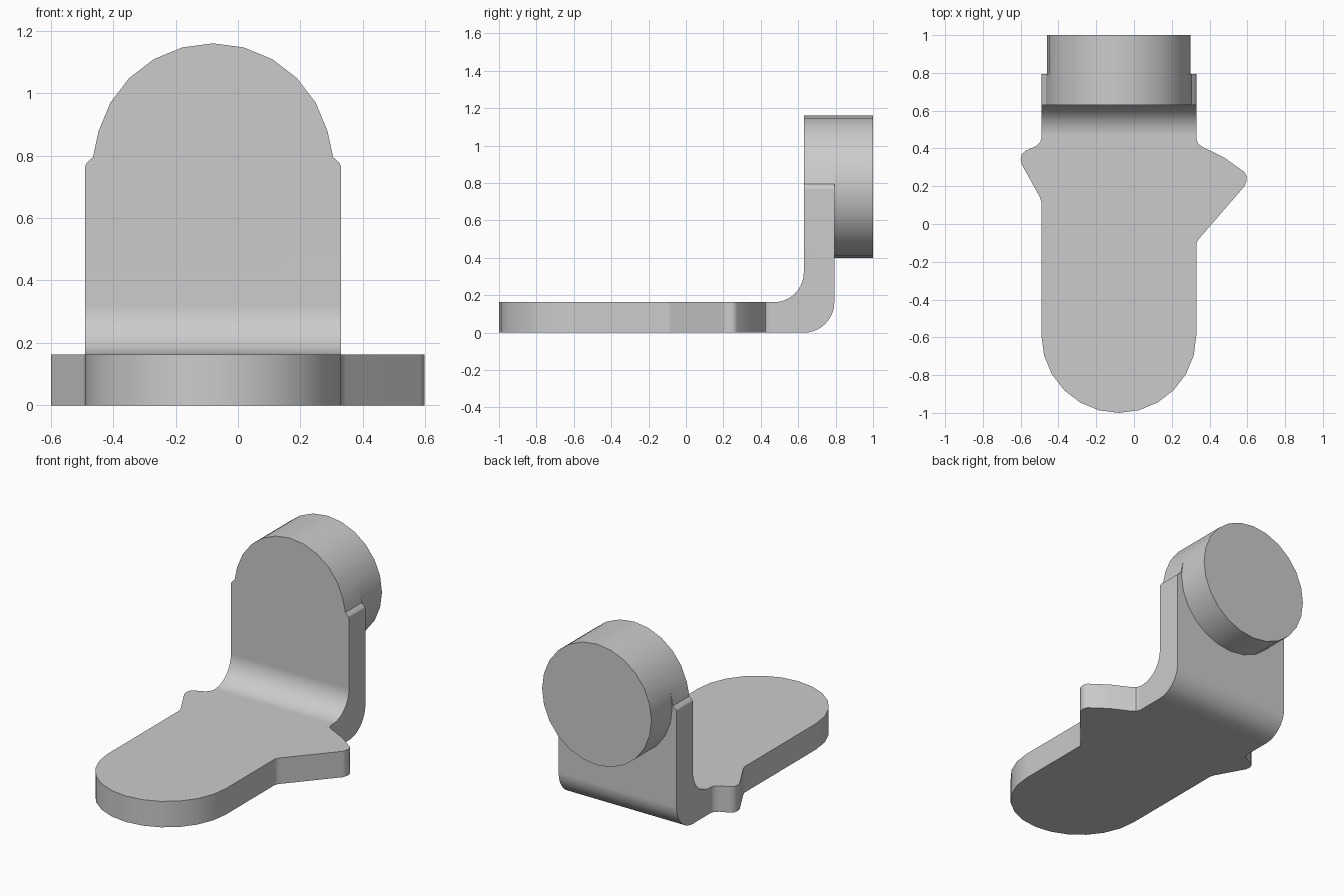
import bpy, bmesh
from math import sin, cos, pi, radians
from mathutils import Vector

if "Cube" in bpy.data.objects:
    bpy.data.objects.remove(bpy.data.objects["Cube"], do_unlink=True)

grey = bpy.data.materials.new("plain_grey")
grey.use_nodes = True
colour = (0.6, 0.6, 0.6, 1)
grey.diffuse_color = colour
grey.node_tree.nodes["Principled BSDF"].inputs["Base Color"].default_value = colour

CX, HALF, BOSS = -0.08, 0.41, 0.38      # centre line, plate half width, boss radius
THICK, BOSS_Z = 0.163, 0.78


def arc(cx, cy, r, start, end, steps):
    """Points along an arc, angles in degrees."""
    angles = [radians(start + (end - start) * i / steps) for i in range(steps + 1)]
    return [(cx + r * cos(a), cy + r * sin(a)) for a in angles]


def prism(name, outline, place, depth):
    """Extrude a 2D outline, placed in space by a function, along a vector."""
    bm = bmesh.new()
    face = bm.faces.new([bm.verts.new(place(u, v)) for u, v in outline])
    new = bmesh.ops.extrude_face_region(bm, geom=[face])["geom"]
    bmesh.ops.translate(bm, vec=Vector(depth),
                        verts=[g for g in new if isinstance(g, bmesh.types.BMVert)])
    bmesh.ops.recalc_face_normals(bm, faces=bm.faces)
    mesh = bpy.data.meshes.new(name)
    bm.to_mesh(mesh)
    bm.free()
    mesh.materials.append(grey)
    obj = bpy.data.objects.new(name, mesh)
    bpy.context.collection.objects.link(obj)
    return obj


def combine(target, tool, operation):
    """Apply a boolean and discard the helper solid."""
    mod = target.modifiers.new("combine", 'BOOLEAN')
    mod.operation, mod.object, mod.solver = operation, tool, 'EXACT'
    bpy.context.view_layer.objects.active = target
    bpy.ops.object.modifier_apply(modifier=mod.name)
    bpy.data.objects.remove(tool, do_unlink=True)


# Bent strip: side profile of foot, bend and upright
side = ([(-1.2, 0)] + arc(0.63, 0.163, 0.163, -90, 0, 10)
        + [(0.793, 1.3), (0.63, 1.3)] + arc(0.47, 0.323, 0.16, 0, -90, 10)
        + [(-1.2, THICK)])
bracket = prism("bent_bracket", side, lambda y, z: (-0.8, y, z), (1.6, 0, 0))

# Plan outline: rounded toe and two unequal side lugs
right_lug = [(0.33, -0.11), (0.334, -0.094), (0.345, -0.077), (0.585, 0.2),
             (0.595, 0.225), (0.597, 0.25), (0.587, 0.273), (0.48, 0.35),
             (0.365, 0.407), (0.34, 0.425), (0.33, 0.455)]
left_lug = [(-0.49, 0.455), (-0.497, 0.432), (-0.52, 0.412), (-0.575, 0.387),
            (-0.594, 0.37), (-0.6, 0.345), (-0.594, 0.315), (-0.497, 0.14),
            (-0.49, 0.115)]
plan = (arc(CX, -0.59, HALF, 180, 360, 12) + right_lug
        + [(CX + HALF, 1), (CX - HALF, 1)] + left_lug)
combine(bracket, prism("plan", plan, lambda x, y: (x, y, -0.2), (0, 0, 2)), 'INTERSECT')

# Front outline: small shoulders, then the round top
shoulder = [(0.41, 0.765), (0.404, 0.778), (0.385, 0.795)]
front = ([(0.8, -0.2), (0.8, 0.5), (HALF, 0.5)] + shoulder
         + arc(0, BOSS_Z, BOSS, 15, 165, 10)
         + [(-x, z) for x, z in reversed(shoulder)]
         + [(-HALF, 0.5), (-0.8, 0.5), (-0.8, -0.2)])
# Below the shoulders the cut stays clear of the sides
front = [(x * 1.02 if abs(x) == HALF and z == 0.5 else x, z) for x, z in front]
combine(bracket, prism("front", front, lambda x, z: (CX + x, -1.5, z), (0, 3, 0)), 'INTERSECT')

# Round boss on the back of the upright
boss = prism("boss", arc(0, BOSS_Z, BOSS, 0, 345, 23),
             lambda x, z: (CX + x, 0.7, z), (0, 0.3, 0))
combine(bracket, boss, 'UNION')

# Tidy, then smooth the rounds and keep the corners sharp
bm = bmesh.new()
bm.from_mesh(bracket.data)
bmesh.ops.remove_doubles(bm, verts=bm.verts, dist=0.0005)
bmesh.ops.dissolve_limit(bm, angle_limit=radians(0.5), verts=bm.verts, edges=bm.edges)
bm.to_mesh(bracket.data)
bm.free()
bpy.ops.object.select_all(action='DESELECT')
bracket.select_set(True)
bpy.context.view_layer.objects.active = bracket
bpy.ops.object.shade_smooth_by_angle(angle=radians(35))
weighted = bracket.modifiers.new("even_shading", 'WEIGHTED_NORMAL')
weighted.keep_sharp = True
